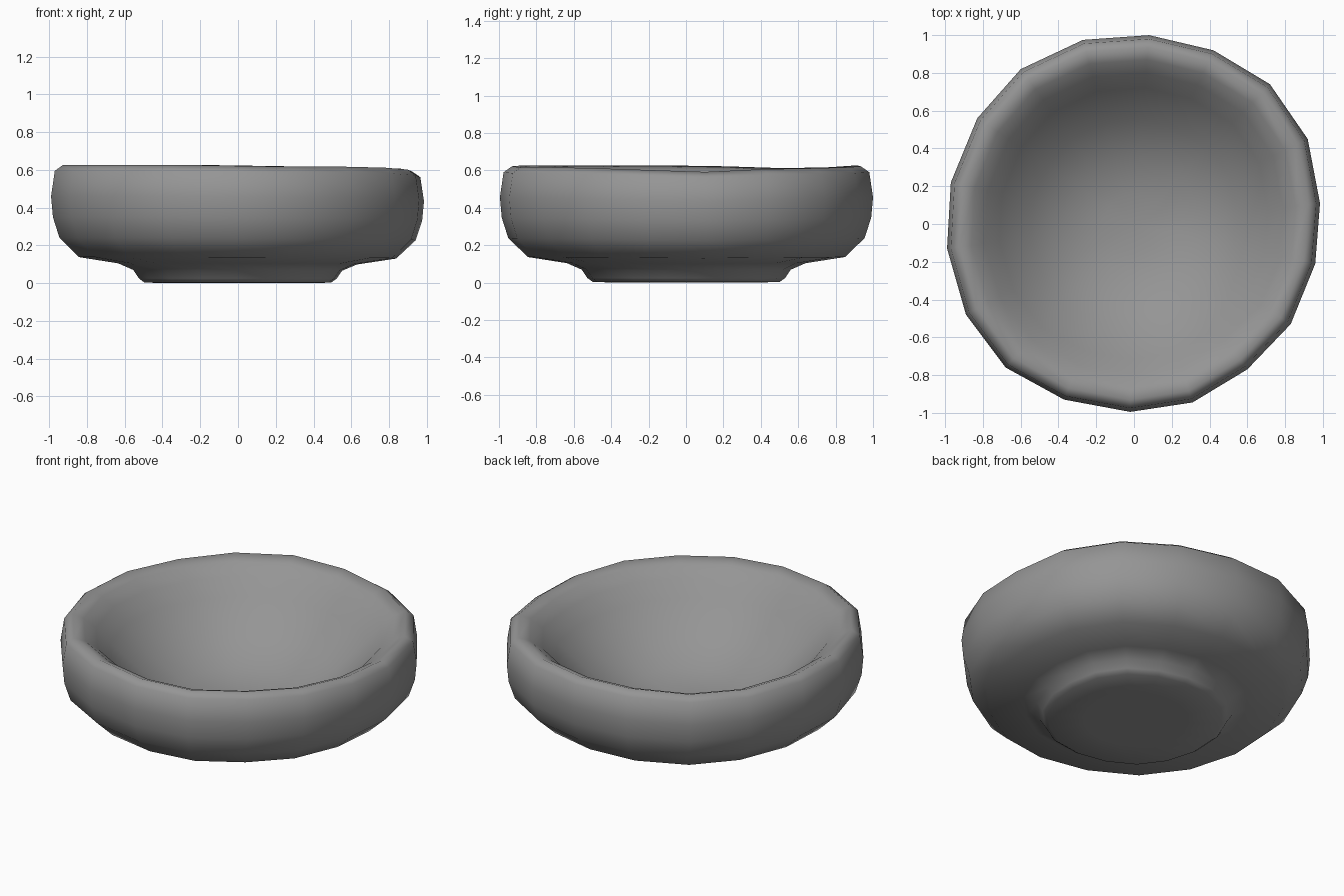
import bpy, bmesh

cube = bpy.data.objects.get("Cube")
if cube:
    bpy.data.objects.remove(cube, do_unlink=True)

# Single grey clay material
clay = bpy.data.materials.new("grey clay")
clay.use_nodes = True
colour = (0.3, 0.3, 0.3, 1)
clay.diffuse_color = colour
clay.node_tree.nodes["Principled BSDF"].inputs["Base Color"].default_value = colour

# Bowl section from foot, up the outside, over the rim and down the inside
PROFILE = [(0.30, 0.0), (0.50, 0.003), (0.53, 0.025), (0.56, 0.07), (0.64, 0.105),
           (0.85, 0.138), (0.955, 0.24), (0.99, 0.35), (1.0, 0.46), (0.98, 0.595),
           (0.935, 0.627), (0.87, 0.6), (0.80, 0.545), (0.72, 0.455),
           (0.55, 0.295), (0.35, 0.185), (0.16, 0.145)]
FLOOR_Z = 0.138

# Uneven, hand-thrown outline: x, y and how far the rim sags there
OUTLINE = [(0.08, 1.0, 0.005), (0.42, 0.92, 0.01), (0.72, 0.74, 0.015),
           (0.92, 0.45, 0.02), (0.985, 0.11, 0.035), (0.96, -0.21, 0.025),
           (0.83, -0.53, 0.015), (0.6, -0.77, 0.01), (0.31, -0.945, 0.01),
           (-0.02, -0.995, 0.005), (-0.37, -0.93, 0), (-0.68, -0.76, 0),
           (-0.89, -0.48, 0), (-0.99, -0.13, 0), (-0.97, 0.22, 0.005),
           (-0.83, 0.56, 0.015), (-0.6, 0.82, 0.01), (-0.27, 0.975, 0)]
SIDES = len(OUTLINE)
RIM_Z = max(z for r, z in PROFILE)

bm = bmesh.new()
rings = [[bm.verts.new((r * x, r * y, z * (1 - sag / RIM_Z))) for x, y, sag in OUTLINE]
         for r, z in PROFILE]

for low, high in zip(rings, rings[1:]):
    for i in range(SIDES):
        j = (i + 1) % SIDES
        bm.faces.new((low[i], low[j], high[j], high[i]))

# Close the foot and the inner floor
for ring, z in ((rings[0], 0), (rings[-1], FLOOR_Z)):
    centre = bm.verts.new((0, 0, z))
    for i in range(SIDES):
        bm.faces.new((ring[i], ring[(i + 1) % SIDES], centre))

bmesh.ops.recalc_face_normals(bm, faces=bm.faces)
for face in bm.faces:
    face.smooth = True

mesh = bpy.data.meshes.new("bowl")
bm.to_mesh(mesh)
bm.free()
mesh.materials.append(clay)
bowl = bpy.data.objects.new("bowl", mesh)
bpy.context.collection.objects.link(bowl)
